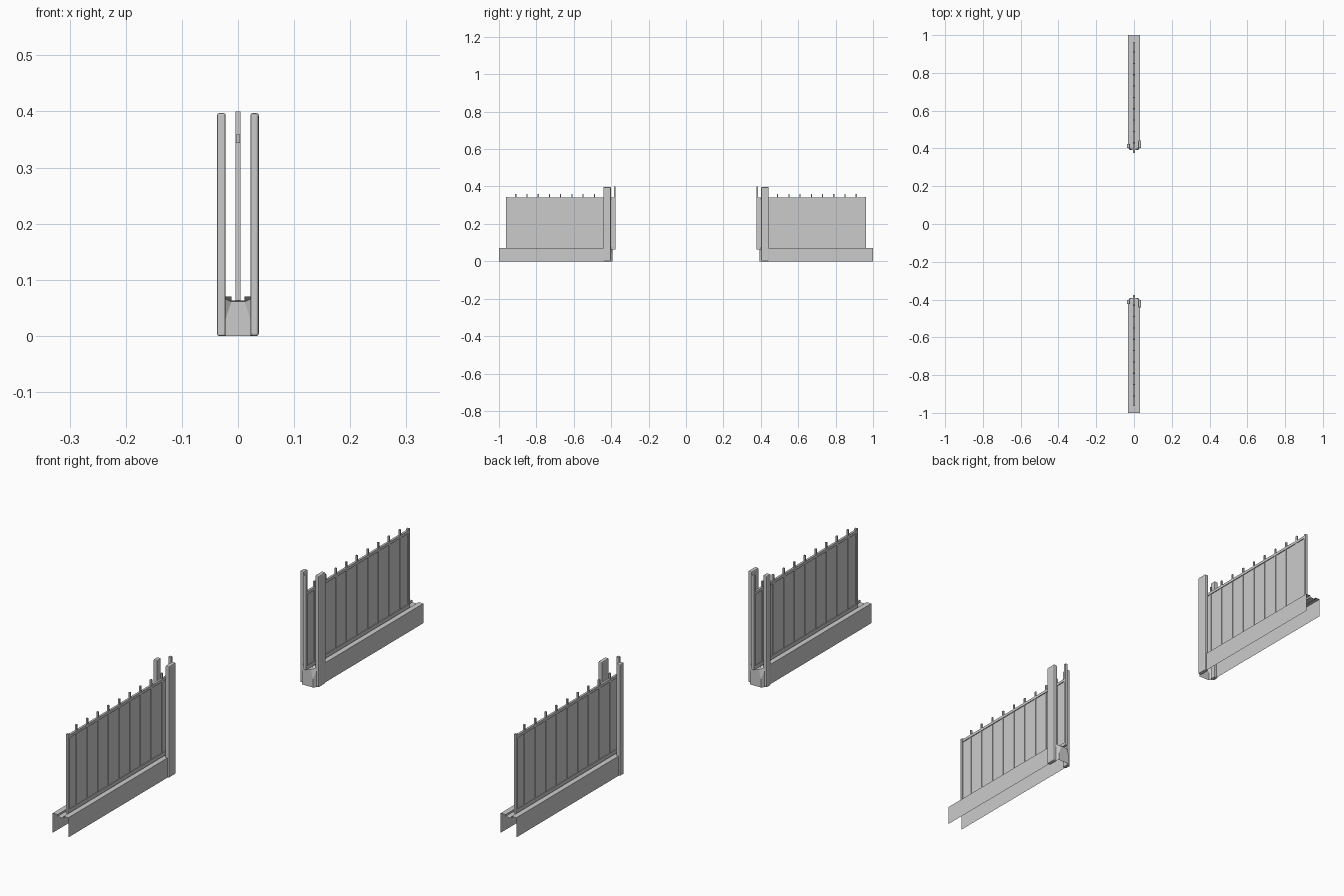
import bpy, bmesh
from mathutils import Matrix, Vector

if "Cube" in bpy.data.objects:
    bpy.data.objects.remove(bpy.data.objects["Cube"])


def finish(name, bm, normals=True):
    # every part is built on the +y side and mirrored to -y
    if normals:
        bmesh.ops.recalc_face_normals(bm, faces=bm.faces)
    me = bpy.data.meshes.new(name)
    bm.to_mesh(me)
    bm.free()
    ob = bpy.data.objects.new(name, me)
    bpy.context.collection.objects.link(ob)
    m = ob.modifiers.new("Mirror", "MIRROR")
    m.use_axis = (False, True, False)
    m.use_mirror_merge = False
    return ob


def add_box(bm, x0, x1, y0, y1, z0, z1):
    mid = Vector(((x0 + x1) / 2, (y0 + y1) / 2, (z0 + z1) / 2))
    size = Vector((x1 - x0, y1 - y0, z1 - z0))
    bmesh.ops.create_cube(bm, size=1, matrix=Matrix.Translation(mid) @ Matrix.Diagonal(size).to_4x4())


def box(name, *dims, bevel=0.0):
    bm = bmesh.new()
    add_box(bm, *dims)
    ob = finish(name, bm)
    if bevel:
        b = ob.modifiers.new("Bevel", "BEVEL")
        b.width = bevel
        b.segments = 2
    return ob


# Hollow curb: open underneath and at the outer end, shallow groove along the top
half = [(-0.031, 0), (-0.031, 0.07), (-0.012, 0.07), (-0.012, 0.063)]
profile = half + [(-x, z) for x, z in reversed(half)]
bm = bmesh.new()
outer = [bm.verts.new((x, 1.0, z)) for x, z in profile]
inner = [bm.verts.new((x, 0.405, z)) for x, z in profile]
for i in range(len(profile) - 1):
    bm.faces.new((outer[i], outer[i + 1], inner[i + 1], inner[i]))

# Tapered nose closing the inner end
nose_half = [(-0.022, 0), (-0.022, 0.03), (-0.012, 0.061)]
nose = [bm.verts.new((x, 0.392, z)) for x, z in
        nose_half + [(-x, z) for x, z in reversed(nose_half)]]
for p, n in ((inner, nose), (inner[::-1], nose[::-1])):
    bm.faces.new((p[0], p[1], n[1], n[0]))
    bm.faces.new((p[1], n[2], n[1]))
    bm.faces.new((p[1], p[2], n[2]))
    bm.faces.new((p[2], p[3], n[2]))
bm.faces.new((inner[3], inner[4], nose[3], nose[2]))
bm.faces.new(nose)
finish("curb", bm)

# Gate posts: a wide one on the right, a narrow one on the left
box("right_gate_post", 0.022, 0.037, 0.402, 0.442, 0, 0.397, bevel=0.004)
box("left_gate_post", -0.037, -0.022, 0.402, 0.424, 0, 0.397, bevel=0.003)

# Fence frame
box("inner_end_post", -0.0045, 0.0045, 0.376, 0.385, 0.063, 0.4)
box("outer_end_post", -0.0045, 0.0045, 0.954, 0.963, 0.063, 0.345)
box("top_rail", -0.004, 0.004, 0.385, 0.955, 0.33, 0.34)
box("bottom_rail", -0.004, 0.004, 0.385, 0.955, 0.063, 0.076)
box("fence_panel", -0.001, 0.001, 0.385, 0.955, 0.07, 0.335)

# Pickets rising above the top rail
bm = bmesh.new()
for i in range(9):
    y = 0.43 + 0.06 * i
    add_box(bm, -0.003, 0.003, y - 0.003, y + 0.003, 0.065, 0.36)
finish("pickets", bm)
